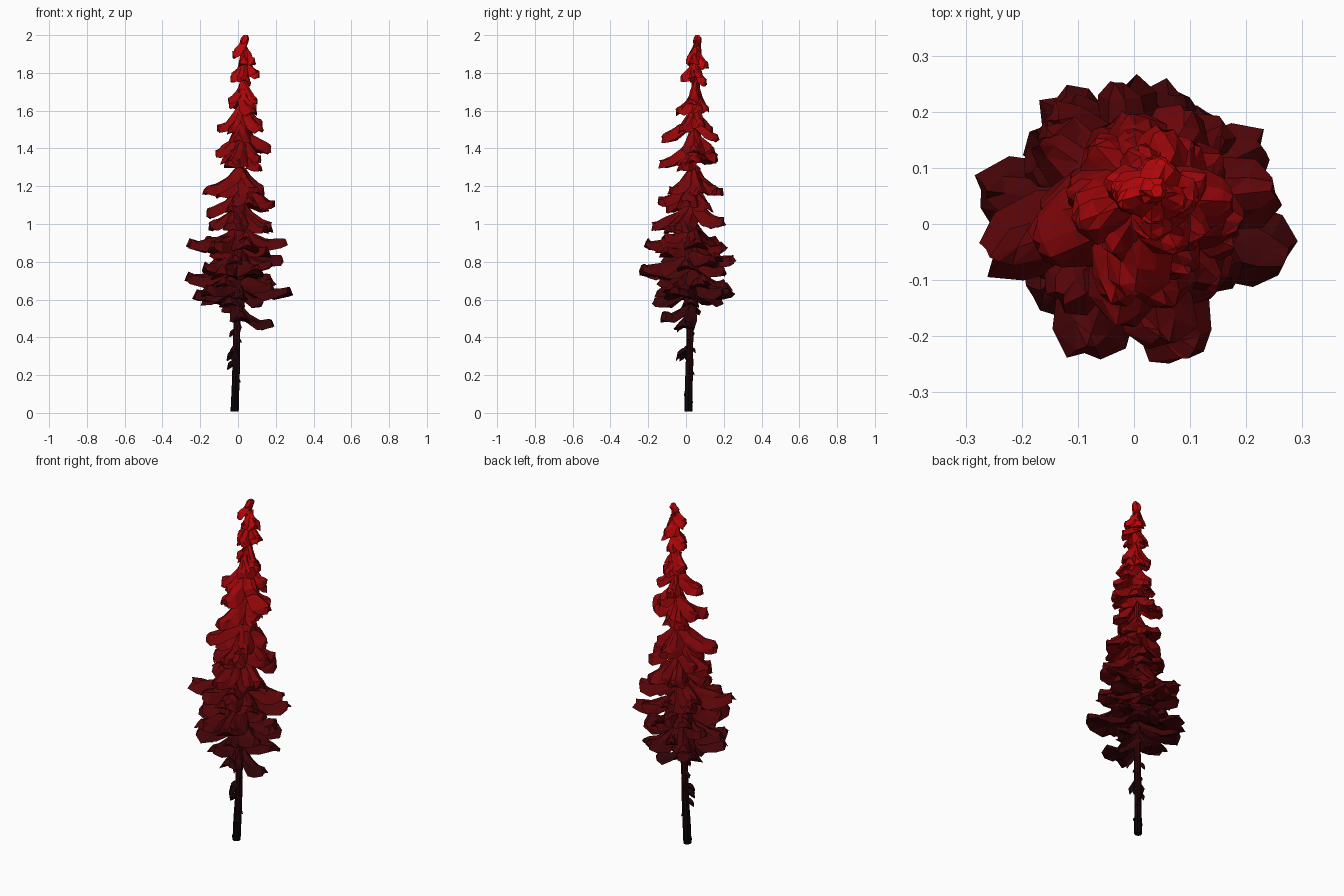
import bpy, bmesh, math, random
from mathutils import Vector

if "Cube" in bpy.data.objects:
    bpy.data.objects.remove(bpy.data.objects["Cube"])

random.seed(11)

# Height-graded colours: near black at the foot, bright red at the top
BANDS = 24
mats = []
for i in range(BANDS):
    h = (i + 0.5) / BANDS
    m = bpy.data.materials.new(f"red_grade_{i}")
    m.diffuse_color = (0.002 + 0.55 * h ** 2.1, 0.001 + 0.001 * h, 0.002 + 0.001 * h, 1)
    m.use_nodes = True
    m.node_tree.nodes["Principled BSDF"].inputs["Base Color"].default_value = m.diffuse_color
    mats.append(m)


def finish(bm, name):
    bmesh.ops.recalc_face_normals(bm, faces=bm.faces)
    me = bpy.data.meshes.new(name)
    for m in mats:
        me.materials.append(m)
    for f in bm.faces:
        z = f.calc_center_median().z
        f.material_index = max(0, min(BANDS - 1, int(z / 2 * BANDS)))
    bm.to_mesh(me)
    bm.free()
    ob = bpy.data.objects.new(name, me)
    bpy.context.collection.objects.link(ob)
    return ob


def axis(z):
    return Vector((-0.018 + 0.028 * z, 0.012 + 0.024 * z, z))


def lerp(table, z):
    for (a, va), (b, vb) in zip(table, table[1:]):
        if z <= b:
            return va + (vb - va) * max(0, (z - a) / (b - a))
    return table[-1][1]


def loft(bm, rings):
    vr = [[bm.verts.new(p) for p in r] for r in rings]
    n = len(vr[0])
    for a, b in zip(vr, vr[1:]):
        for i in range(n):
            j = (i + 1) % n
            bm.faces.new((a[i], a[j], b[j]))
            bm.faces.new((a[i], b[j], b[i]))
    bm.faces.new(vr[0])
    bm.faces.new(vr[-1])


SECTION = [(-1, -.7), (-.5, .25), (0, .55), (.5, .25), (1, -.7), (0, -.4)]
STATIONS = [(0, .4), (.3, .75), (.65, 1), (.88, .85), (1, .4)]


def branch(bm, tip):
    """Drooping arched clump running from the trunk to its tip."""
    tip = Vector(tip)
    low = tip.z < 0.97
    drop = 0.10 if low else 0.13 * lerp([(1, 1), (1.5, .95), (1.9, .6)], tip.z)
    sag = 0.03 if low else 0.0
    root = axis(tip.z)
    out = tip - root
    out.z = 0
    L = out.length
    out.normalize()
    side = Vector((-out.y, out.x, 0))
    hw, th = 0.02 + (0.2 if low else 0.24) * L, 0.03 + 0.08 * L

    def path(t):
        z = drop * (1 - t) ** 2 - sag * math.sin(math.pi * t)
        return root + out * (L * t) + Vector((0, 0, z))

    rings = []
    for t, w in STATIONS:
        tan = path(min(1, t + .03)) - path(max(0, t - .03))
        up = tan.normalized().cross(side)
        ring = []
        for s, u in SECTION:
            p = path(t) + side * (s * hw * w * random.uniform(.8, 1.15))
            p += up * (u * th * (.5 + .5 * w) + random.uniform(-.2, .2) * th)
            p += out * random.uniform(-.07, .02) * L
            ring.append(p)
        rings.append(ring)
    loft(bm, rings)


# Trunk: slim, leaning, slightly gnarled
bm = bmesh.new()
rings = []
for k in range(17):
    z = 0.008 + 1.94 * k / 16
    r = 0.022 * (1 - 0.7 * z / 2)
    rings.append([axis(z) + Vector((math.cos(a) * r, math.sin(a) * r, 0)) * random.uniform(.9, 1.08)
                  for a in (math.tau * i / 8 for i in range(8))])
loft(bm, rings)
finish(bm, "trunk")

# Main branches: the tips that shape the outline
TIPS = [(.18, -.02, .48), (.02, -.13, .52), (-.07, .05, .56),
        (.275, -.06, .65), (-.23, -.04, .63), (.08, .24, .65), (-.05, -.17, .6), (-.18, -.13, .66),
        (-.275, .06, .72), (.19, .08, .70), (-.09, -.235, .76), (.10, -.25, .77), (-.14, .23, .68),
        (.23, .14, .82), (-.02, .255, .82), (-.26, -.06, .90), (.25, .06, .91), (.05, -.22, .90),
        (-.15, .2, .89), (.15, -.1, .98), (-.03, -.18, .99), (.05, .17, 1.0),
        (-.17, .02, 1.06), (.19, .0, 1.11), (.06, -.15, 1.12), (-.18, -.04, 1.18), (.0, .2, 1.17),
        (.14, .08, 1.18), (.12, -.03, 1.30), (-.04, -.14, 1.32), (-.12, .06, 1.38), (.0, .17, 1.35),
        (.18, .04, 1.40), (.0, -.13, 1.46), (.06, .17, 1.46), (-.11, .0, 1.51), (.13, .08, 1.53),
        (.08, -.05, 1.60), (-.05, .08, 1.65), (.05, .12, 1.61), (.1, .02, 1.65)]
bm = bmesh.new()
for t in TIPS:
    branch(bm, t)
finish(bm, "main_branches")

# Crown branches: small steep clumps near the top
bm = bmesh.new()
for t in [(.115, .04, 1.79), (-.04, .06, 1.77), (.03, -.03, 1.77), (.04, .11, 1.75),
          (.06, .115, 1.84), (-.03, .04, 1.9), (.09, .03, 1.86), (.03, .0, 1.86)]:
    branch(bm, t)
finish(bm, "crown_branches")

# Filler branches: dense low skirt, then separate whorls with gaps between them
ENVELOPE = [(.5, .14), (.6, .23), (.9, .25), (1.05, .19), (1.2, .18), (1.4, .16),
            (1.55, .12), (1.7, .07), (1.85, .05)]
levels = [0.6 + 0.34 * k / 23 for k in range(24)]
for z, n in [(1.0, 4), (1.08, 3), (1.17, 3), (1.34, 3), (1.4, 2), (1.5, 3), (1.62, 2)]:
    levels += [z + random.uniform(-.015, .015) for _ in range(n)]
bm = bmesh.new()
for k, z in enumerate(levels):
    a = k * 2.39996
    r = lerp(ENVELOPE, z) * (.58 + .35 * abs(math.sin(2 * a))) * random.uniform(.9, 1.05)
    branch(bm, axis(z) + Vector((math.cos(a) * r, math.sin(a) * r, 0)))
finish(bm, "filler_branches")

# Leader: faceted tip of the tree, nodding to one side
bm = bmesh.new()
rings = []
for z, r, dx in [(1.82, .034, 0), (1.89, .024, -.004), (1.93, .016, -.01), (1.965, .024, -.006),
                 (1.985, .022, .002), (2.0, .012, .004)]:
    c = axis(z) + Vector((dx, 0, 0))
    rings.append([c + Vector((math.cos(a) * r, math.sin(a) * r, 0)) * random.uniform(.75, 1.2)
                  for a in (math.tau * i / 6 for i in range(6))])
loft(bm, rings)
finish(bm, "leader")

# Dead twigs: little spikes and tufts on the bare trunk
bm = bmesh.new()
TUFTS = [(200, .30, .04), (250, .30, .045), (265, .31, .06), (230, .33, .035), (190, .25, .035),
         (100, .33, .02), (280, .46, .06), (160, .42, .03), (20, .17, .016), (300, .1, .016),
         (80, .21, .016), (340, .38, .016), (120, .06, .014), (220, .03, .014)]
for deg, z, L in TUFTS:
    a = math.radians(deg)
    out = Vector((math.cos(a), math.sin(a), 0))
    side = Vector((-out.y, out.x, 0))
    rings = []
    for d, w, h in [(0, .3, .4), (.5, .4, .15), (.85, .35, -.1), (1, .1, -.5)]:
        c = axis(z) + out * (.012 + L * d) + Vector((0, 0, h * L))
        w *= min(L, .04)
        rings.append([c + side * w * random.uniform(.7, 1.2), c + Vector((0, 0, w * 1.4)),
                      c - side * w * random.uniform(.7, 1.2), c - Vector((0, 0, w * 1.4))])
    loft(bm, rings)
finish(bm, "dead_twigs")
